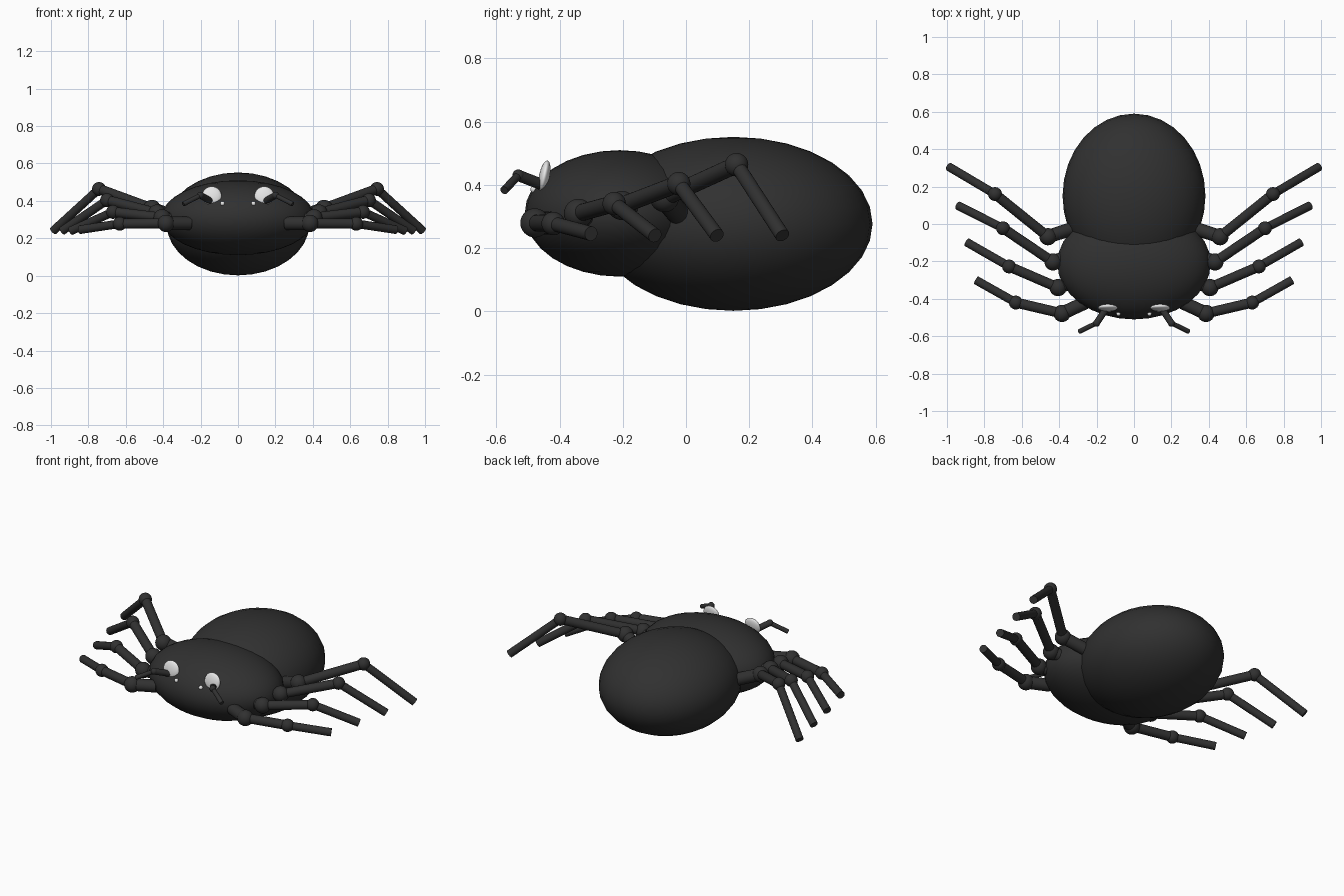
import bpy
from mathutils import Vector

cube = bpy.data.objects.get("Cube")
if cube:
    bpy.data.objects.remove(cube, do_unlink=True)


def material(name, value):
    mat = bpy.data.materials.new(name)
    mat.use_nodes = True
    colour = (value, value, value, 1)
    mat.diffuse_color = colour
    mat.node_tree.nodes["Principled BSDF"].inputs["Base Color"].default_value = colour
    return mat


black = material("charcoal black", 0.03)
white = material("eye white", 0.8)


def finish(name, mat):
    obj = bpy.context.object
    obj.name = name
    obj.data.materials.append(mat)
    bpy.ops.object.shade_smooth_by_angle()
    return obj


def ball(name, centre, radii, mat=black, tilt=0):
    bpy.ops.mesh.primitive_uv_sphere_add(segments=32, ring_count=16, location=centre,
                                         rotation=(tilt, 0, 0))
    bpy.context.object.scale = radii
    return finish(name, mat)


def rod(name, start, end, radius):
    a, b = Vector(start), Vector(end)
    bpy.ops.mesh.primitive_cylinder_add(vertices=24, radius=radius, depth=(b - a).length,
                                        location=(a + b) / 2)
    bpy.context.object.rotation_euler = (b - a).to_track_quat("Z", "Y").to_euler()
    return finish(name, black)


# Body
ball("abdomen", (0, 0.15, 0.277), (0.382, 0.44, 0.275))
ball("head", (0, -0.21, 0.31), (0.41, 0.30, 0.20))

# Leg paths: body socket, hip, knee, tip
legs = [
    ((0.26, -0.42, 0.28), (0.385, -0.478, 0.28), (0.632, -0.42, 0.278), (0.845, -0.30, 0.246)),
    ((0.29, -0.29, 0.29), (0.406, -0.34, 0.31), (0.668, -0.227, 0.341), (0.893, -0.098, 0.24)),
    ((0.31, -0.16, 0.30), (0.433, -0.203, 0.335), (0.70, -0.023, 0.404), (0.94, 0.098, 0.24)),
    ((0.33, -0.025, 0.31), (0.46, -0.068, 0.36), (0.743, 0.16, 0.464), (0.988, 0.305, 0.24)),
]

for side, sign in (("left", 1), ("right", -1)):
    def flip(p):
        return (sign * p[0], p[1], p[2])

    for number, path in enumerate(legs, 1):
        socket, hip, knee, tip = map(flip, path)
        label = f"{side}_leg_{number}"
        rod(label + "_socket", socket, hip, 0.036)
        ball(label + "_hip", hip, (0.046,) * 3)
        rod(label + "_thigh", hip, knee, 0.027)
        ball(label + "_knee", knee, (0.037,) * 3)
        rod(label + "_shin", knee, tip, 0.023)

    # Face: eye, tooth and feeler
    ball(side + "_eye", flip((0.14, -0.448, 0.427)), (0.052, 0.017, 0.051), white, -0.2)
    ball(side + "_tooth", flip((0.083, -0.48, 0.386)), (0.012, 0.012, 0.012), white)
    root, bend, end = map(flip, ((0.14, -0.44, 0.395), (0.2, -0.53, 0.43), (0.293, -0.575, 0.383)))
    rod(side + "_feeler_base", root, bend, 0.018)
    ball(side + "_feeler_joint", bend, (0.019,) * 3)
    rod(side + "_feeler_tip", bend, end, 0.013)
